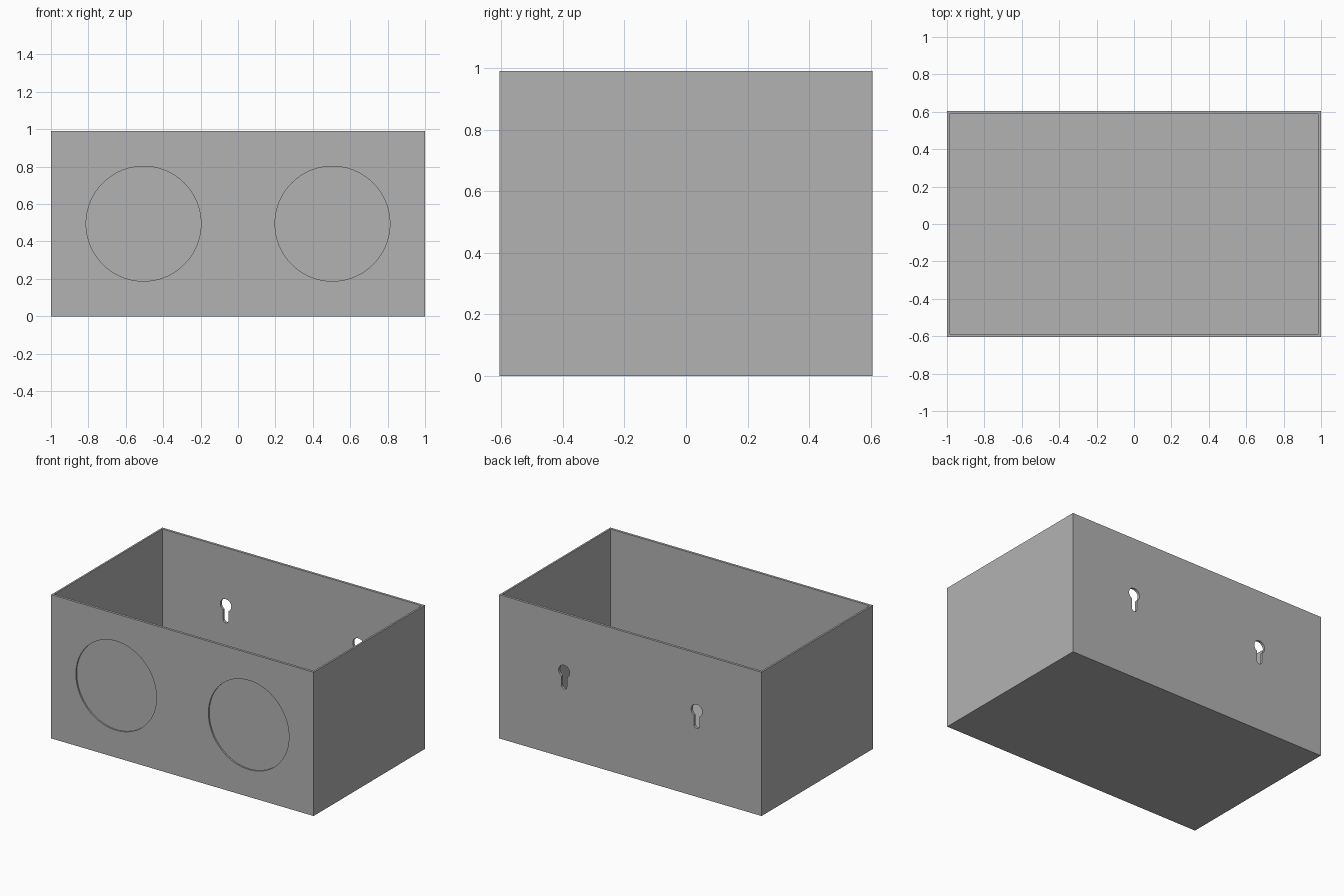
import bpy
import math
from mathutils import Matrix

old = bpy.data.objects.get("Cube")
if old:
    bpy.data.objects.remove(old, do_unlink=True)

HALF_X, HALF_Y, HEIGHT = 1.0, 0.605, 0.99
SIDE_WALL, FACE_WALL, FLOOR = 0.0125, 0.017, 0.0125

grey = bpy.data.materials.new("plain grey")
grey.use_nodes = True
colour = (0.45, 0.45, 0.45, 1)
grey.diffuse_color = colour
grey.node_tree.nodes["Principled BSDF"].inputs["Base Color"].default_value = colour


def box(name, low, high):
    """Axis-aligned block between two corners."""
    centre = [(a + b) / 2 for a, b in zip(low, high)]
    bpy.ops.mesh.primitive_cube_add(size=1, location=centre)
    ob = bpy.context.object
    ob.name = name
    ob.data.transform(Matrix.Diagonal([b - a for a, b in zip(low, high)] + [1]))
    ob.data.materials.append(grey)
    return ob


def rod(name, x, z, radius, y0, y1, sides):
    """Cylinder lying along y."""
    bpy.ops.mesh.primitive_cylinder_add(
        vertices=sides, radius=radius, depth=y1 - y0,
        location=(x, (y0 + y1) / 2, z), rotation=(math.pi / 2, 0, 0))
    ob = bpy.context.object
    ob.name = name
    ob.data.materials.append(grey)
    return ob


def cut(target, cutter):
    """Subtract the cutter and discard it."""
    cutter.hide_render = True
    bpy.context.view_layer.objects.active = target
    mod = target.modifiers.new("cut", "BOOLEAN")
    mod.operation = "DIFFERENCE"
    mod.solver = "EXACT"
    mod.object = cutter
    bpy.ops.object.modifier_apply(modifier=mod.name)
    bpy.data.objects.remove(cutter, do_unlink=True)


# Open-topped box
body = box("open_box", (-HALF_X, -HALF_Y, 0), (HALF_X, HALF_Y, HEIGHT))
cut(body, box("cavity", (SIDE_WALL - HALF_X, FACE_WALL - HALF_Y, FLOOR),
              (HALF_X - SIDE_WALL, HALF_Y - FACE_WALL, HEIGHT + 0.2)))

back_in, back_out = HALF_Y - 0.1, HALF_Y + 0.1
for side in (-1, 1):
    x = side * 0.505
    # Shallow round recess in the front wall
    cut(body, rod("recess", x, HEIGHT / 2, 0.307, -HALF_Y - 0.1, -HALF_Y + 0.01, 96))
    # Keyhole hanging slot through the back wall
    cut(body, rod("keyhole_head", x, 0.594, 0.042, back_in, back_out, 32))
    cut(body, box("keyhole_slot", (x - 0.02, back_in, 0.492), (x + 0.02, back_out, 0.594)))
    cut(body, rod("keyhole_end", x, 0.492, 0.02, back_in, back_out, 32))

bpy.ops.object.select_all(action="DESELECT")
body.select_set(True)
bpy.context.view_layer.objects.active = body
bpy.ops.object.shade_smooth_by_angle(angle=math.radians(30))
